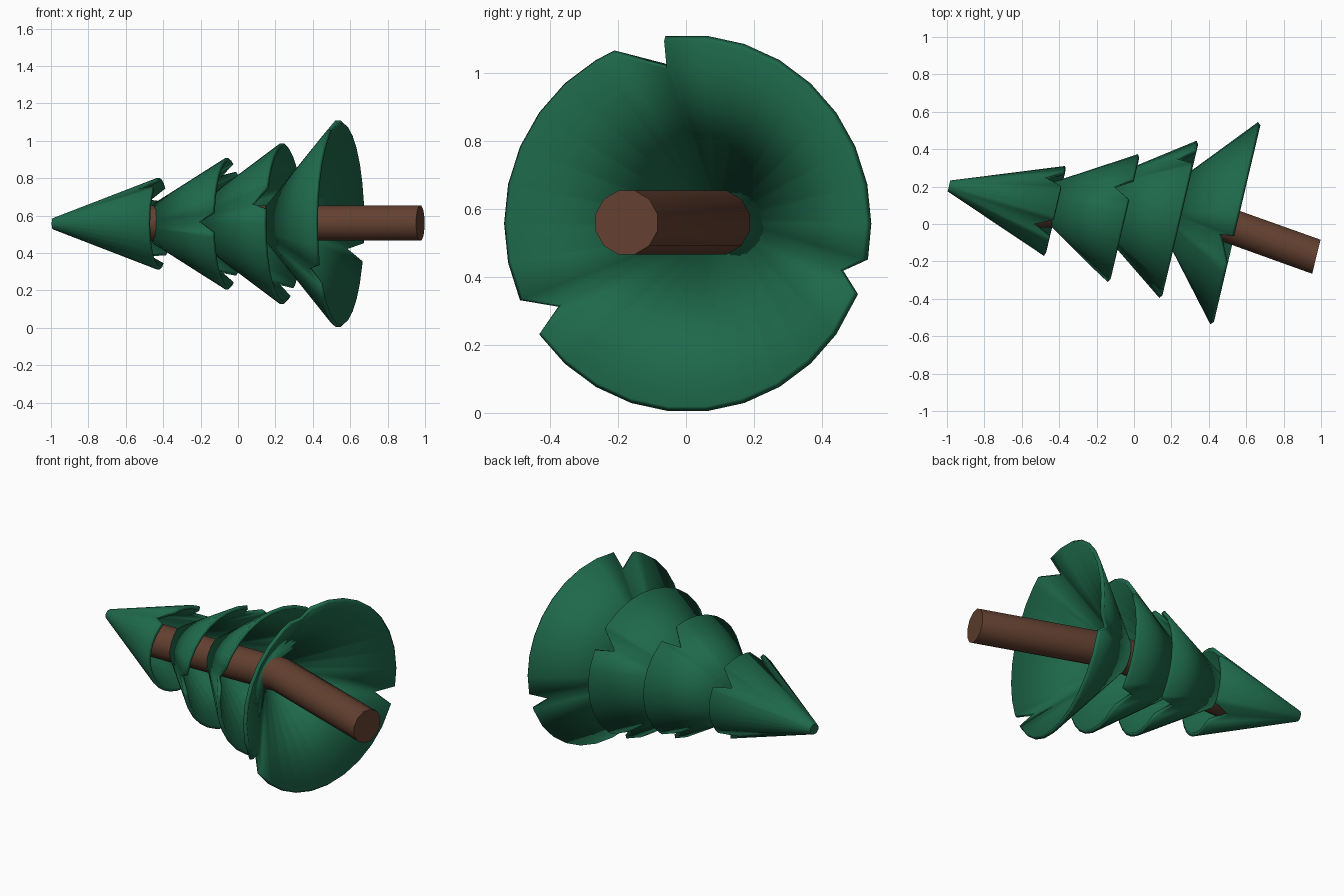
import bpy, bmesh, math
from mathutils import Vector

if "Cube" in bpy.data.objects:
    bpy.data.objects.remove(bpy.data.objects["Cube"])

Z = 0.557
AXIS = Vector((0.973, -0.230, 0))      # points from tree tip to base
SIDE = Vector((0.230, 0.973, 0))
UP = Vector((0, 0, 1))


def material(name, rgb):
    m = bpy.data.materials.new(name)
    m.diffuse_color = (*rgb, 1)
    m.use_nodes = True
    m.node_tree.nodes["Principled BSDF"].inputs["Base Color"].default_value = m.diffuse_color
    return m


def ring_point(center, r, deg, side=SIDE):
    a = math.radians(deg)
    return center + side * (r * math.cos(a)) + UP * (r * math.sin(a))


def finish(bm, name, mat, angle):
    bmesh.ops.recalc_face_normals(bm, faces=bm.faces)
    me = bpy.data.meshes.new(name)
    bm.to_mesh(me)
    bm.free()
    me.materials.append(mat)
    ob = bpy.data.objects.new(name, me)
    bpy.context.collection.objects.link(ob)
    bpy.ops.object.select_all(action='DESELECT')
    ob.select_set(True)
    bpy.context.view_layer.objects.active = ob
    bpy.ops.object.shade_smooth_by_angle(angle=math.radians(angle))
    return ob


def tier(name, base, r_base, r_top, length, notches, mat, capped=False):
    # hollow cone with jagged notches (tip angle, width before, width after)
    base = Vector((base[0], base[1], Z))
    top = base - AXIS * length
    depth = 0.105 / math.hypot(length, r_base - r_top)
    rim = []
    for i in range(30):
        a = i * 12.0
        if all(not (-lo - 4 < (a - t + 180) % 360 - 180 < hi + 4) for t, lo, hi in notches):
            rim.append((a, 0))
    for t, lo, hi in notches:
        rim += [((t - lo) % 360, 0), (t % 360, depth), ((t + hi) % 360, 0)]
    rim.sort()
    bm = bmesh.new()
    low, high = [], []
    for a, f in rim:
        p, q = ring_point(base, r_base, a), ring_point(top, r_top, a)
        low.append(bm.verts.new(p.lerp(q, f)))
        high.append(bm.verts.new(q))
    n = len(rim)
    for i in range(n):
        j = (i + 1) % n
        bm.faces.new((low[i], low[j], high[j], high[i]))
    if capped:
        bm.faces.new(high)
    bm.normal_update()
    bmesh.ops.recalc_face_normals(bm, faces=bm.faces)
    # make sure the normals face away from the axis
    f = bm.faces[0] if not capped else next(f for f in bm.faces if len(f.verts) == 4)
    if f.normal.dot(f.calc_center_median() - (base + top) / 2) < 0:
        bmesh.ops.reverse_faces(bm, faces=bm.faces)
    ob = finish(bm, name, mat, 35)
    s = ob.modifiers.new("thickness", 'SOLIDIFY')
    s.thickness = 0.022
    s.offset = -1
    return ob


green = material("foliage", (0.013, 0.14, 0.07))
brown = material("bark", (0.125, 0.052, 0.03))

# Foliage tiers, tip to bottom
tier("foliage_tip", (-0.425, 0.07), 0.247, 0.03, 0.58,
     [(38, 10, 18), (118, 16, 8), (-57, 12, 14)], green, True)
tier("foliage_upper", (-0.06, 0.03), 0.353, 0.108, 0.40,
     [(58, 6, 14), (178, 8, 10), (-60, 10, 8)], green)
tier("foliage_middle", (0.235, 0.025), 0.432, 0.108, 0.45,
     [(32, 5, 12), (163, 10, 6), (-60, 9, 7)], green)
tier("foliage_bottom", (0.535, 0.005), 0.555, 0.105, 0.385,
     [(99.5, 2.5, 14), (211, 7, 5), (-17, 5, 6)], green)

# Bent trunk
bm = bmesh.new()
path = [((-0.62, 0.07), (0, 1)), ((0.22, 0.095), (0.15, 0.99)), ((0.975, -0.175), (0.24, 0.97))]
rings = []
for (x, y), (sx, sy) in path:
    side = Vector((sx, sy, 0)).normalized()
    rings.append([bm.verts.new(ring_point(Vector((x, y, Z + 0.003)), 0.097, k * 30 + 15, side))
                  for k in range(12)])
for a, b in zip(rings, rings[1:]):
    for k in range(12):
        m = (k + 1) % 12
        bm.faces.new((a[k], a[m], b[m], b[k]))
bm.faces.new(rings[0])
bm.faces.new(rings[-1])
finish(bm, "trunk", brown, 40)
